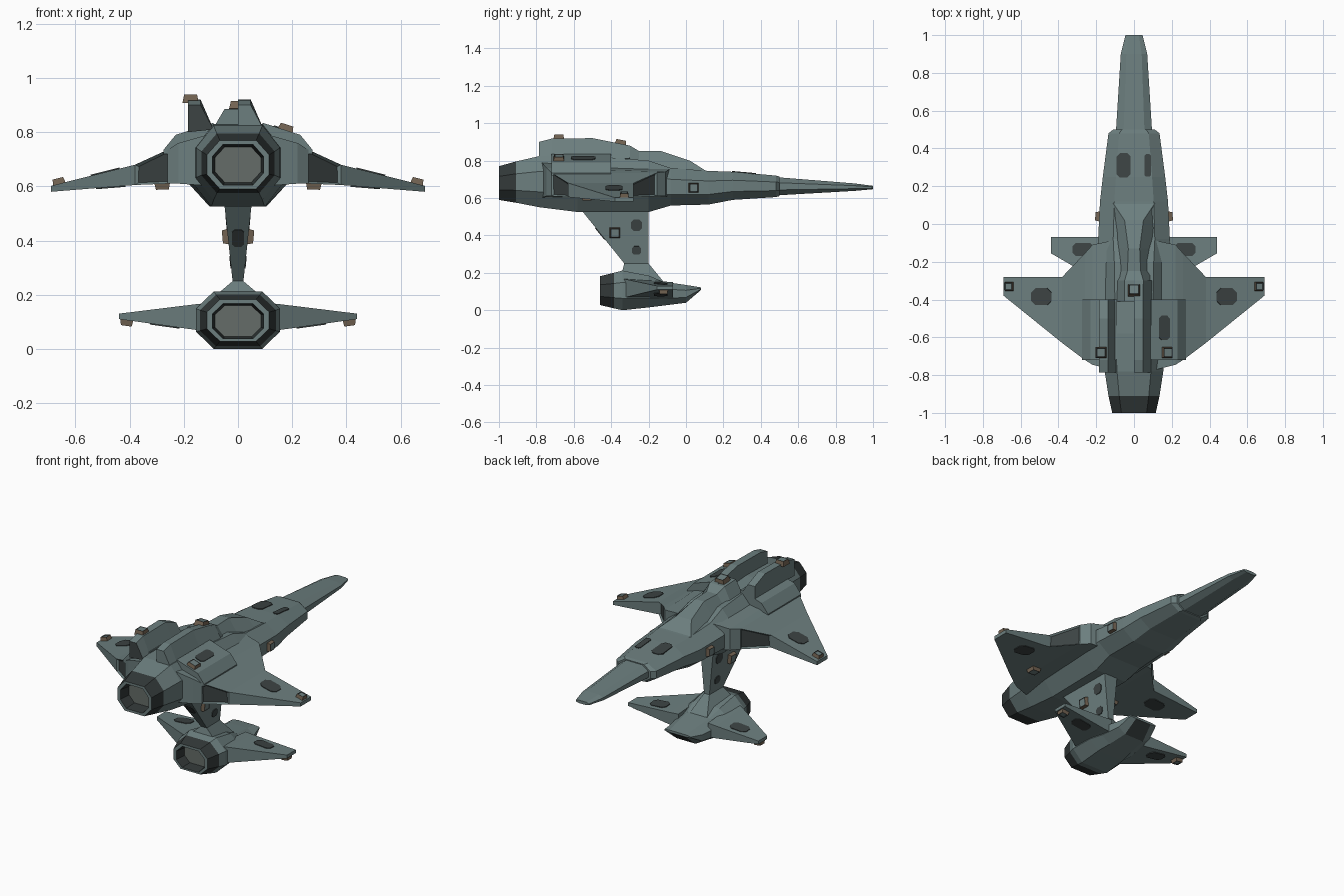
import bpy, bmesh, math
from mathutils import Vector, Matrix

if "Cube" in bpy.data.objects:
    bpy.data.objects.remove(bpy.data.objects["Cube"])


def material(name, rgb):
    m = bpy.data.materials.new(name)
    m.diffuse_color = (*rgb, 1)
    m.use_nodes = True
    m.node_tree.nodes["Principled BSDF"].inputs["Base Color"].default_value = m.diffuse_color
    return m


MATS = [material("hull_grey_green", (0.15, 0.21, 0.21)),
        material("dark_panel", (0.045, 0.056, 0.056)),
        material("nozzle_black", (0.032, 0.040, 0.040)),
        material("hatch_brown", (0.17, 0.125, 0.085)),
        material("engine_glow_grey", (0.13, 0.15, 0.14))]
HULL, DARK, NOZZLE, BROWN, GLOW = range(5)


def finish(name, bm):
    me = bpy.data.meshes.new(name)
    bm.to_mesh(me)
    bm.free()
    for m in MATS:
        me.materials.append(m)
    ob = bpy.data.objects.new(name, me)
    bpy.context.collection.objects.link(ob)
    return ob


def loft(name, rings, rule=None, inset=None):
    """Skin a list of equal-length point rings and cap the ends."""
    bm = bmesh.new()
    vs = [[bm.verts.new(p) for p in r] for r in rings]
    n = len(vs[0])
    for a, b in zip(vs, vs[1:]):
        for i in range(n):
            j = (i + 1) % n
            bm.faces.new((a[i], a[j], b[j], b[i]))
    bm.faces.new(vs[0])
    bm.faces.new(vs[-1])
    bmesh.ops.recalc_face_normals(bm, faces=bm.faces)
    if rule:
        for f in bm.faces:
            f.material_index = rule(f.calc_center_median(), f.normal)
    if inset:
        picked = [f for f in bm.faces if inset(f.calc_center_median(), f.normal)]
        bmesh.ops.inset_individual(bm, faces=picked, thickness=0.012, depth=-0.01)
        for f in picked:
            f.material_index = DARK
    return finish(name, bm)


def octagon(y, hw, zb, zt, flat=0.58, cut=0.3):
    h = (zt - zb) * cut
    right = [(hw * flat, zb), (hw, zb + h), (hw, zt - h), (hw * flat, zt)]
    return [(x, y, z) for x, z in right] + [(-x, y, z) for x, z in reversed(right)]


def trapezoid(y, x0, bw, tw, zb, zt):
    return [(x0 - bw, y, zb), (x0 + bw, y, zb), (x0 + tw, y, zt), (x0 - tw, y, zt)]


def rib(x, yf, yb, zb, ztf, ztb):
    return [(x, yf, zb), (x, yf, ztf), (x, yb, ztb), (x, yb, zb)]


# Fuselage with hollow tail nozzle and long nose
def fuselage_rule(c, n):
    if c.y < -0.92 and abs(c.x) < 0.02 and abs(n.y) > 0.9 and abs(c.z - 0.68) < 0.02:
        return GLOW
    if c.y < -0.995:
        return HULL
    return NOZZLE if c.y < -0.91 else HULL


loft("fuselage", [octagon(*r) for r in (
    (-0.93, 0.085, 0.615, 0.745), (-1, 0.095, 0.605, 0.755), (-1, 0.115, 0.59, 0.77),
    (-0.91, 0.135, 0.575, 0.795), (-0.78, 0.155, 0.55, 0.825), (-0.58, 0.17, 0.525, 0.83),
    (-0.2, 0.18, 0.525, 0.80), (-0.08, 0.19, 0.56, 0.76), (0.12, 0.18, 0.565, 0.745),
    (0.25, 0.165, 0.59, 0.74), (0.48, 0.135, 0.605, 0.72), (0.50, 0.11, 0.61, 0.715),
    (0.50, 0.095, 0.615, 0.71), (0.9, 0.07, 0.638, 0.678), (1, 0.045, 0.647, 0.665))],
    fuselage_rule)

# Canopy running back into a spine
loft("canopy", [trapezoid(y, 0, *r) for y, *r in (
    (0.11, 0.12, 0.11, 0.72, 0.743), (0.02, 0.13, 0.05, 0.72, 0.80),
    (-0.13, 0.12, 0.03, 0.72, 0.85), (-0.25, 0.11, 0.035, 0.75, 0.85),
    (-0.30, 0.10, 0.05, 0.78, 0.88), (-0.41, 0.10, 0.05, 0.80, 0.885))])


# Pair of dorsal fairings, both sloping to the right and so not symmetric
def fairing(name, x0, y0):
    rings = []
    for y, z in ((y0, 0.88), (-0.50, 0.92), (-0.72, 0.917), (-0.785, 0.90)):
        rings.append([(x0, y, 0.80), (x0 + 0.095, y, 0.81), (x0 + 0.047, y, z), (x0, y, z)])
    return loft(name, rings)


fairing("right_dorsal_fairing", 0, -0.30)
left_fairing = fairing("left_dorsal_fairing", -0.185, -0.40)
for p in left_fairing.data.polygons:
    if p.normal.y < -0.9:
        p.material_index = DARK

for s, side in ((1, "right"), (-1, "left")):
    # Shoulder and main wing with dark intake and outlet openings
    loft(side + "_wing", [rib(s * r[0], *r[1:]) for r in (
        (0.08, -0.08, -0.78, 0.60, 0.76, 0.80), (0.22, -0.11, -0.745, 0.61, 0.74, 0.76),
        (0.26, -0.155, -0.72, 0.61, 0.735, 0.735), (0.38, -0.28, -0.63, 0.605, 0.68, 0.68),
        (0.69, -0.28, -0.38, 0.58, 0.602, 0.602))],
        inset=lambda c, n: 0.27 < abs(c.x) < 0.37 and abs(n.z) < 0.3)
    # Raised shoulder deck
    loft(side + "_deck", [rib(s * x, -0.40, -0.72, 0.72, z, z)
                          for x, z in ((0.09, 0.835), (0.23, 0.79), (0.275, 0.735))])
    # Lower pod wing
    loft(side + "_pod_wing", [rib(s * r[0], *r[1:]) for r in (
        (0.10, -0.07, -0.35, 0.065, 0.15, 0.17), (0.155, -0.07, -0.32, 0.07, 0.145, 0.165),
        (0.44, -0.07, -0.155, 0.11, 0.13, 0.13))])


# Lower pod with hollow nozzle and chin intake
def pod_rule(c, n):
    if c.y < -0.38 and abs(c.x) < 0.02 and abs(n.y) > 0.9 and abs(c.z - 0.1025) < 0.02:
        return GLOW
    if c.y < -0.455:
        return HULL
    if c.y < -0.385 or (c.y > 0.0 and n.z < -0.3 and abs(c.x) < 0.02):
        return NOZZLE
    return HULL


loft("lower_pod", [octagon(*r) for r in (
    (-0.395, 0.085, 0.045, 0.16), (-0.46, 0.095, 0.038, 0.167), (-0.46, 0.115, 0.028, 0.182),
    (-0.385, 0.14, 0.01, 0.20), (-0.34, 0.155, 0, 0.212), (-0.2, 0.15, 0.015, 0.185),
    (-0.12, 0.13, 0.025, 0.152), (0.0, 0.11, 0.04, 0.135), (0.08, 0.09, 0.108, 0.122))],
    pod_rule)

# Pylon joining pod and fuselage
loft("pylon", [[(-w, yb, z), (w, yb, z), (w * 0.9, yf, z2), (-w * 0.9, yf, z2)] for w, yb, yf, z, z2 in (
    (0.08, -0.34, -0.11, 0.19, 0.13), (0.065, -0.34, -0.12, 0.212, 0.152),
    (0.02, -0.33, -0.20, 0.25, 0.25), (0.05, -0.555, -0.20, 0.53, 0.53))])

# Surface details are dropped along a ray onto the hull
bpy.context.view_layer.update()
deps = bpy.context.evaluated_depsgraph_get()


def surface(origin, direction):
    hit, loc, n, *_ = bpy.context.scene.ray_cast(deps, Vector(origin), Vector(direction))
    if not hit:
        return None
    if n.dot(Vector(direction)) > 0:
        n = -n
    ref = Vector((1, 0, 0)) if abs(n.y) > 0.8 else Vector((0, 1, 0))
    v = (ref - n * ref.dot(n)).normalized()
    u = v.cross(n)
    return Matrix.Translation(loc) @ Matrix((u, v, n)).transposed().to_4x4()


def panel(name, m, across, along):
    """Thin dark plate with clipped corners."""
    a, b, c = across / 2, along / 2, min(across, along) * 0.25
    pts = [(a, b - c), (a - c, b), (c - a, b), (-a, b - c), (-a, c - b), (c - a, -b), (a - c, -b), (a, c - b)]
    loft(name, [[m @ Vector((x, y, z)) for x, y in pts] for z in (-0.003, 0.004)],
         lambda c, n: DARK)


def hatch(name, m, s=0.06):
    """Raised brown hatch with a dark frame round its lid."""
    bm = bmesh.new()
    bmesh.ops.create_cube(bm, size=1, matrix=Matrix.Diagonal((s, s, 0.03, 1)))
    top = max(bm.faces, key=lambda f: f.calc_center_median().z)
    for f in bm.faces:
        f.material_index = BROWN
    for v in top.verts:
        v.co.x *= 0.8
        v.co.y *= 0.8
    top.material_index = DARK
    bmesh.ops.inset_individual(bm, faces=[top], thickness=s * 0.12, depth=-0.003)
    top.material_index = HULL
    bm.transform(m @ Matrix.Translation((0, 0, 0.006)))
    finish(name, bm)


DOWN, UP = (0, 0, -1), (0, 0, 1)
details = []
for s in (1, -1):
    inward = (-s, 0, 0)
    details += [
        ("wing_panel", (s * 0.49, -0.385, 2), DOWN, 0.11, 0.09),
        ("wing_underside_panel", (s * 0.47, -0.385, -0.0), UP, 0.11, 0.09),
        ("pod_wing_panel", (s * 0.27, -0.135, 0.4), DOWN, 0.11, 0.07),
        ("pod_wing_underside_panel", (s * 0.27, -0.135, -1), UP, 0.11, 0.07),
        ("pylon_upper_panel", (s * 0.6, -0.265, 0.455), inward, 0.06, 0.06),
        ("pylon_lower_panel", (s * 0.6, -0.265, 0.32), inward, 0.045, 0.05),
        ("wingtip_hatch", (s * 0.66, -0.33, 2), DOWN, 0.05, 0),
        ("deck_hatch", (s * 0.175, -0.68, 2), DOWN, 0.06, 0),
        ("wing_underside_hatch", (s * 0.28, -0.53, 0.3), UP, 0.06, 0),
        ("pod_wingtip_hatch", (s * 0.41, -0.12, -1), UP, 0.05, 0),
        ("pylon_hatch", (s * 0.6, -0.38, 0.415), inward, 0.06, 0),
        ("nose_side_hatch", (s * 1, 0.04, 0.655), inward, 0.055, 0)]
details += [("nose_panel_left", (-0.055, 0.31, 2), DOWN, 0.075, 0.13),
            ("nose_panel_right", (0.073, 0.31, 2), DOWN, 0.035, 0.12),
            ("deck_panel", (0.16, -0.55, 2), DOWN, 0.06, 0.13),
            ("pylon_rear_panel", (0, -2, 0.41), (0, 1, 0), 0.045, 0.08),
            ("spine_hatch", (0, -0.35, 2), DOWN, 0.065, 0)]
placed = [(d, surface(d[1], d[2])) for d in details]
for (name, _, _, across, along), m in placed:
    if m is None:
        continue
    if along:
        panel(name, m, across, along)
    else:
        hatch(name, m, across)
